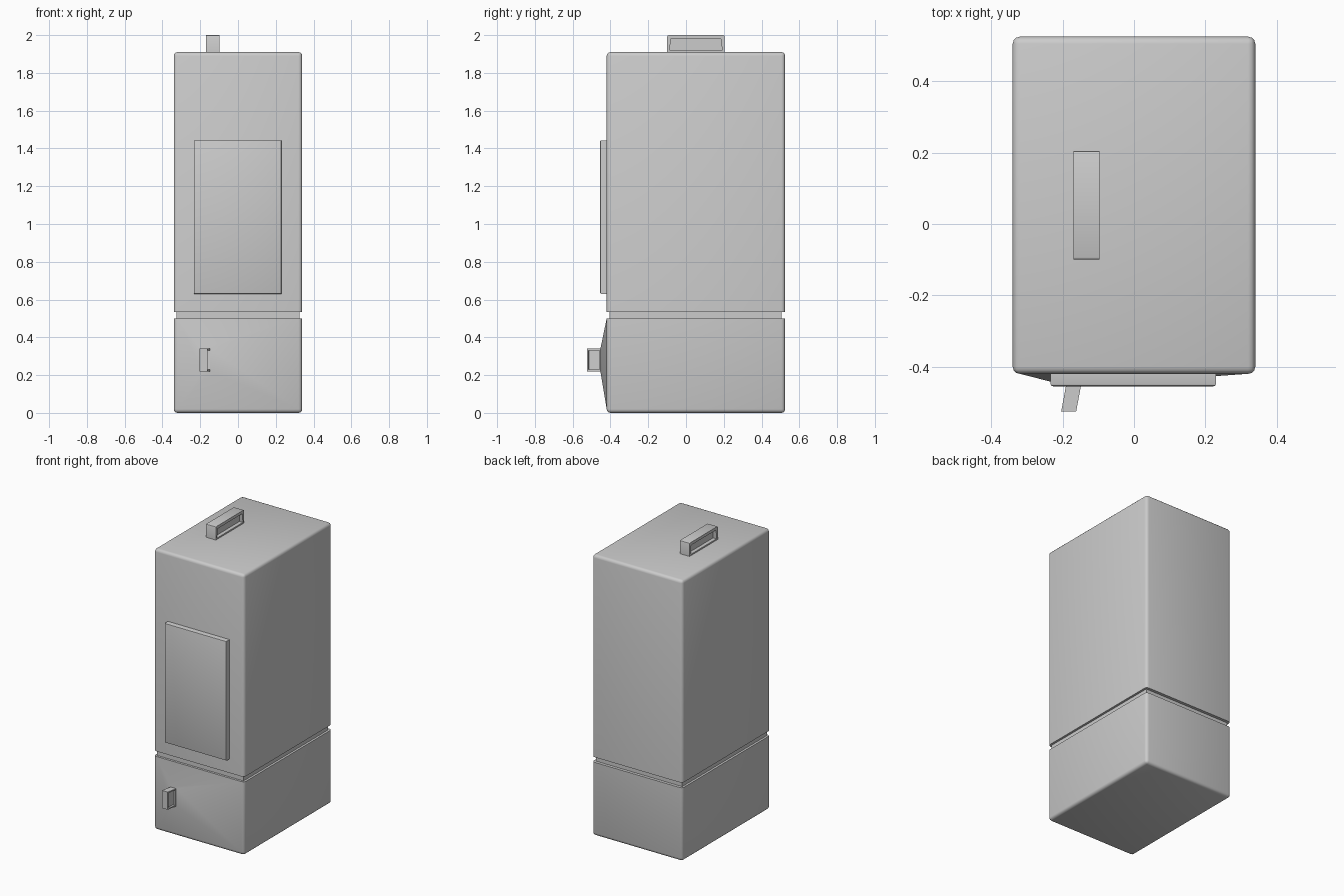
import bpy, bmesh
from mathutils import Vector

if "Cube" in bpy.data.objects:
    bpy.data.objects.remove(bpy.data.objects["Cube"])


def make_box(lo, hi):
    bm = bmesh.new()
    bmesh.ops.create_cube(bm, size=1)
    lo, hi = Vector(lo), Vector(hi)
    for v in bm.verts:
        v.co = Vector([(lo[i] + hi[i]) / 2 + v.co[i] * (hi[i] - lo[i]) for i in range(3)])
    bm.normal_update()
    return bm


def round_edges(bm, keep, width, segments=3):
    edges = [e for e in bm.edges if keep(e)]
    bmesh.ops.bevel(bm, geom=edges, offset=width, offset_type='OFFSET',
                    segments=segments, profile=0.5, affect='EDGES')
    bm.normal_update()


def biggest_face(bm, direction):
    d = Vector(direction)
    return max((f for f in bm.faces if f.normal.dot(d) > 0.99), key=lambda f: f.calc_area())


def recess(bm, face, border, depth):
    # inset a face, then push a pocket straight in
    bmesh.ops.inset_individual(bm, faces=[face], thickness=border, depth=0)
    n = face.normal.copy()
    ext = bmesh.ops.extrude_discrete_faces(bm, faces=[face])
    for v in ext['faces'][0].verts:
        v.co -= n * depth


def finish(bm, name):
    bmesh.ops.recalc_face_normals(bm, faces=bm.faces)
    mesh = bpy.data.meshes.new(name)
    bm.to_mesh(mesh)
    bm.free()
    ob = bpy.data.objects.new(name, mesh)
    bpy.context.collection.objects.link(ob)
    bpy.ops.object.select_all(action='DESELECT')
    ob.select_set(True)
    bpy.context.view_layer.objects.active = ob
    bpy.ops.object.shade_smooth_by_angle(angle=0.61)
    return ob


X, Y0, Y1 = 0.34, -0.42, 0.525

# Upper cabinet, open edge at the groove left sharp
bm = make_box((-X, Y0, 0.535), (X, Y1, 1.91))
round_edges(bm, lambda e: any(v.co.z > 1 for v in e.verts), 0.02)
finish(bm, "upper_cabinet")

# Recessed groove between the two sections
finish(make_box((-X + 0.015, Y0 + 0.015, 0.48), (X - 0.015, Y1 - 0.02, 0.555)), "groove_band")

# Lower section, its front face drawn out into an off-centre facet
bm = make_box((-X, Y0, 0), (X, Y1, 0.5))
round_edges(bm, lambda e: any(v.co.z < 0.1 for v in e.verts), 0.02)
front = biggest_face(bm, (0, -1, 0))
mid = front.calc_center_median()
bmesh.ops.inset_individual(bm, faces=[front], thickness=0.05, depth=0)
for v in front.verts:
    v.co = Vector((-0.19 if v.co.x < 0 else -0.148, -0.453,
                   0.22 if v.co.z < mid.z else 0.34))
finish(bm, "lower_cabinet")

# Front pull: slanted block with a pocket in each side
bm = make_box((-0.19, -0.525, 0.22), (-0.148, -0.45, 0.34))
for v in bm.verts:
    if v.co.y < -0.5:
        v.co.x -= 0.014
bm.normal_update()
for side in (-1, 1):
    f = max(bm.faces, key=lambda f: f.normal.x * side * f.calc_area())
    recess(bm, f, 0.012, 0.014)
finish(bm, "front_handle")

# Top handle with a pocket in each side
bm = make_box((-0.17, -0.1, 1.905), (-0.097, 0.205, 2.0))
round_edges(bm, lambda e: all(v.co.z > 1.95 for v in e.verts)
            and abs(e.verts[0].co.x - e.verts[1].co.x) > 0.05, 0.008, 2)
for side in (-1, 1):
    recess(bm, biggest_face(bm, (side, 0, 0)), 0.02, 0.025)
finish(bm, "top_handle")

# Front door panel
bm = make_box((-0.234, -0.455, 0.63), (0.23, -0.41, 1.443))
round_edges(bm, lambda e: all(v.co.y < -0.45 for v in e.verts), 0.007, 2)
finish(bm, "front_panel")
